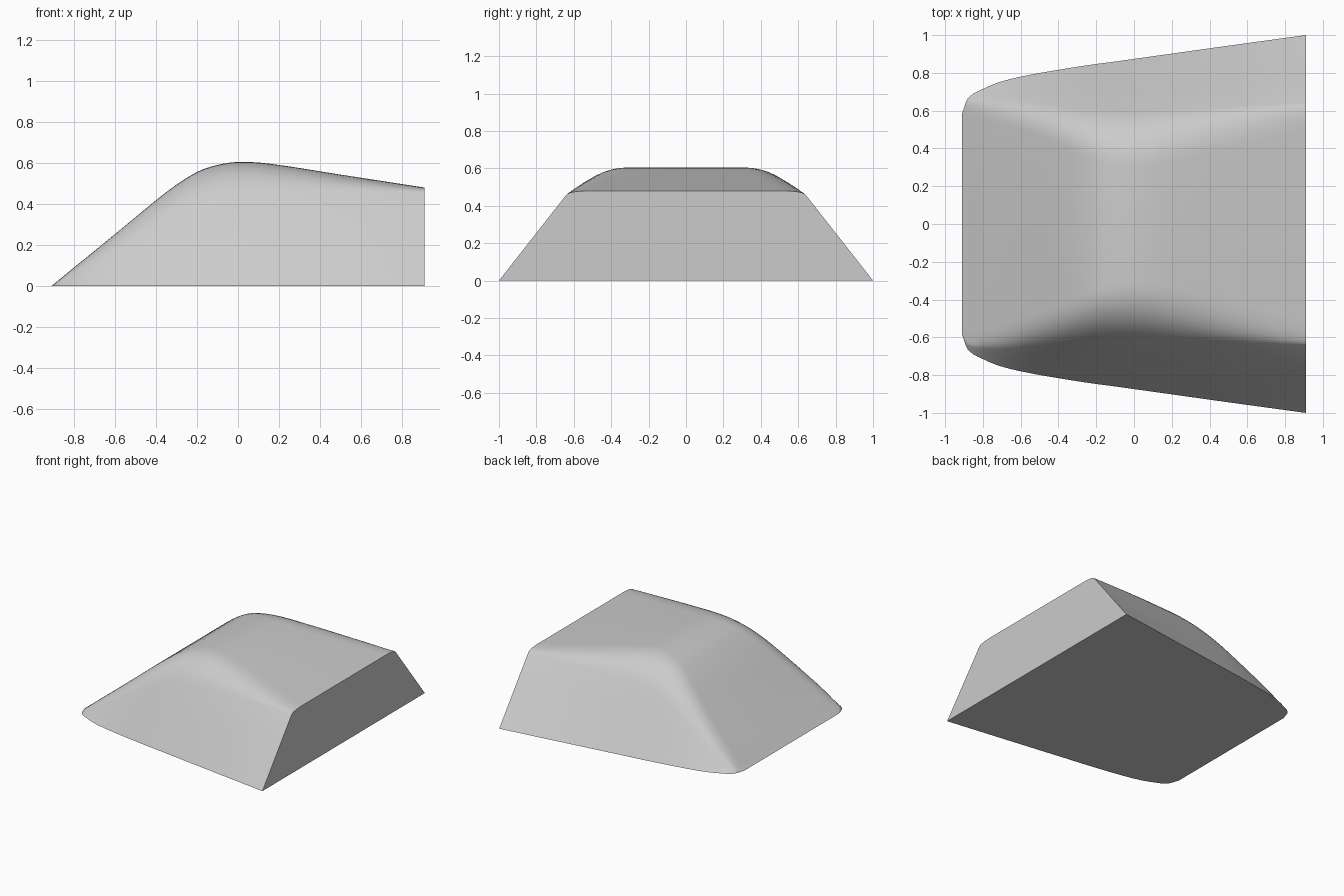
import bpy
import bmesh
import math

cube = bpy.data.objects.get("Cube")
if cube:
    bpy.data.objects.remove(cube)

# Stations along x: height, base half width, shoulder half width,
# shoulder height as a share of the height, flat top half width
STATIONS = [
    (-0.91, 0.00, 0.585, 0.580, 0.70, 0.54),
    (-0.88, 0.024, 0.665, 0.640, 0.70, 0.55),
    (-0.80, 0.09, 0.715, 0.655, 0.70, 0.54),
    (-0.70, 0.171, 0.755, 0.660, 0.70, 0.52),
    (-0.55, 0.294, 0.79, 0.648, 0.70, 0.48),
    (-0.34, 0.465, 0.826, 0.622, 0.70, 0.40),
    (-0.20, 0.556, 0.847, 0.605, 0.70, 0.34),
    (-0.10, 0.59, 0.86, 0.60, 0.71, 0.31),
    (0.00, 0.605, 0.874, 0.60, 0.72, 0.30),
    (0.15, 0.597, 0.895, 0.605, 0.75, 0.32),
    (0.50, 0.543, 0.944, 0.622, 0.85, 0.40),
    (0.91, 0.48, 1.00, 0.640, 0.955, 0.50),
]
STEPS = 3      # rings between stations
ROUND = 8      # segments in the rounded shoulder


def slope(i):
    a, b = STATIONS[max(i - 1, 0)], STATIONS[min(i + 1, len(STATIONS) - 1)]
    return [(q - p) / (b[0] - a[0]) for p, q in zip(a, b)]


def blend(i, t):
    """Smooth curve through the stations."""
    a, b = STATIONS[i], STATIONS[i + 1]
    w = b[0] - a[0]
    s = t * t * (3 - 2 * t)
    return [p + (q - p) * s + w * t * (1 - t) * ((1 - t) * m - t * n)
            for p, q, m, n in zip(a, b, slope(i), slope(i + 1))]


def section(x, h, base, side, share, flat):
    """Half section from the base up the side and over the shoulder, mirrored."""
    sz = h * share
    corner = side - (base - side) * (1 - share) / share
    half = [(base + (side - base) * k / 3, sz * k / 3) for k in range(3)]
    for k in range(ROUND + 1):
        t = k / ROUND
        u, v, w = (1 - t) ** 2, 2 * t * (1 - t), t * t
        half.append((u * side + v * corner + w * flat, u * sz + (v + w) * h))
    return [(x, y, z) for y, z in half] + [(x, -y, z) for y, z in reversed(half)]


# Lofted shell with a flat back and a flat underside
rings = [section(*blend(i, k / STEPS))
         for i in range(len(STATIONS) - 1) for k in range(STEPS)]
rings.append(section(*STATIONS[-1]))

bm = bmesh.new()
rows = [[bm.verts.new(p) for p in ring] for ring in rings]
for a, b in zip(rows, rows[1:]):
    for j in range(len(a) - 1):
        bm.faces.new((a[j], a[j + 1], b[j + 1], b[j]))
bm.faces.new(rows[-1])
bm.faces.new(rows[0] + [r[-1] for r in rows[1:]] + [r[0] for r in reversed(rows[1:])])
bmesh.ops.recalc_face_normals(bm, faces=bm.faces)

mesh = bpy.data.meshes.new("sloped_body")
bm.to_mesh(mesh)
bm.free()
body = bpy.data.objects.new("sloped_body", mesh)
bpy.context.collection.objects.link(body)

# Plain grey
grey = bpy.data.materials.new("light_grey")
grey.use_nodes = True
colour = (0.6, 0.6, 0.6, 1)
grey.diffuse_color = colour
grey.node_tree.nodes["Principled BSDF"].inputs["Base Color"].default_value = colour
mesh.materials.append(grey)

bpy.context.view_layer.objects.active = body
body.select_set(True)
bpy.ops.object.shade_smooth_by_angle(angle=math.radians(40))
